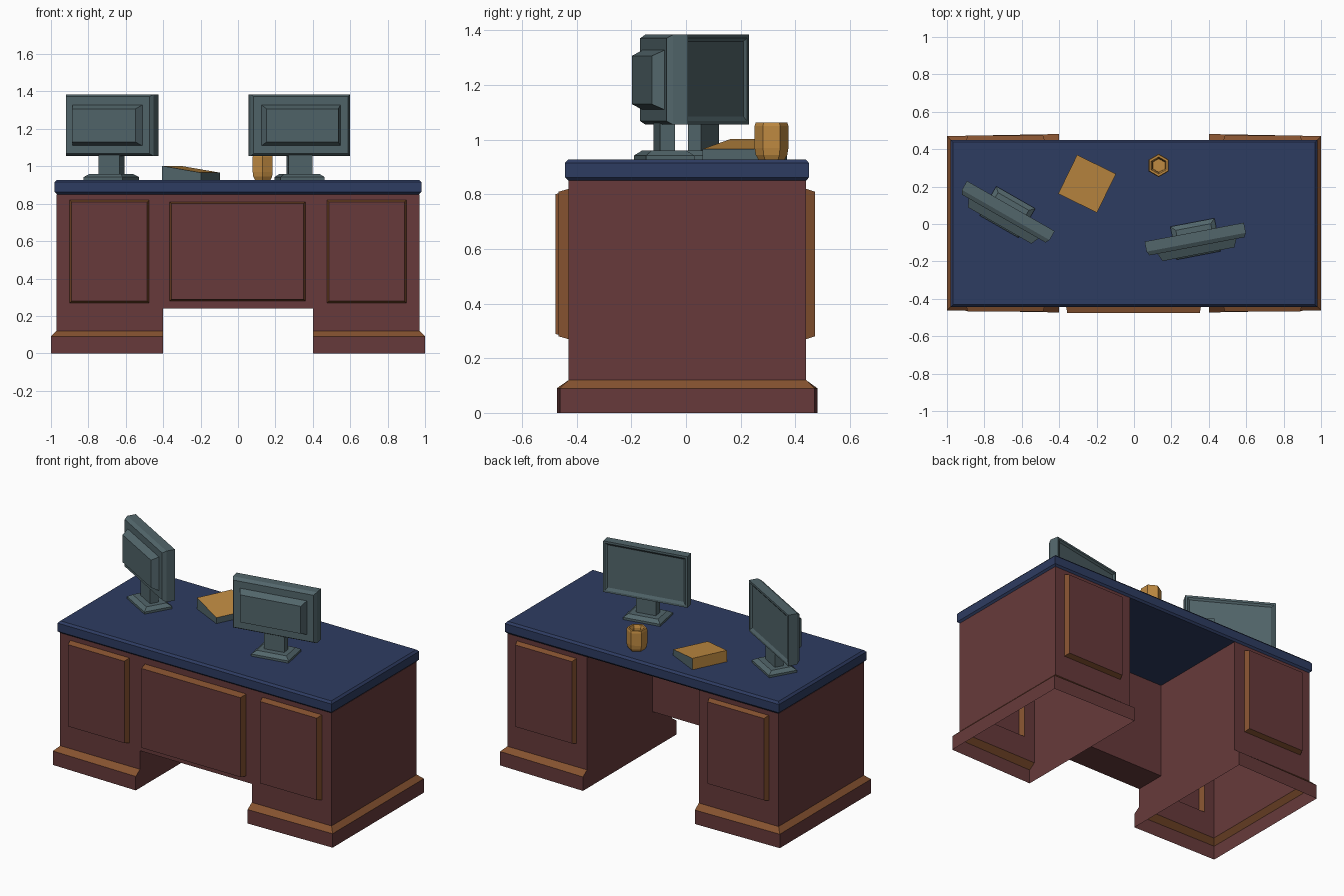
import bpy, bmesh, math
from mathutils import Matrix

if "Cube" in bpy.data.objects:
    bpy.data.objects.remove(bpy.data.objects["Cube"])


def material(name, rgb):
    m = bpy.data.materials.new(name)
    m.diffuse_color = (*rgb, 1)
    m.use_nodes = True
    m.node_tree.nodes["Principled BSDF"].inputs["Base Color"].default_value = m.diffuse_color
    return m


WOOD = material("red_wood", (0.135, 0.042, 0.043))
TRIM = material("brown_trim", (0.235, 0.084, 0.029))
NAVY = material("navy_top", (0.027, 0.045, 0.120))
GREY = material("slate_grey", (0.085, 0.133, 0.147))
GOLD = material("ochre", (0.52, 0.255, 0.053))


def loft(rings, bottom=True, top=True):
    """Skin a stack of equal-length point rings."""
    bm = bmesh.new()
    rows = [[bm.verts.new(p) for p in r] for r in rings]
    n = len(rows[0])
    for a, b in zip(rows, rows[1:]):
        for i in range(n):
            j = (i + 1) % n
            bm.faces.new((a[i], a[j], b[j], b[i]))
    if bottom:
        bm.faces.new(rows[0][::-1])
    if top:
        bm.faces.new(rows[-1])
    bmesh.ops.recalc_face_normals(bm, faces=bm.faces)
    bm.normal_update()
    return bm


def finish(bm, name, mats, matrix=Matrix()):
    me = bpy.data.meshes.new(name)
    bm.to_mesh(me)
    bm.free()
    for m in mats:
        me.materials.append(m)
    ob = bpy.data.objects.new(name, me)
    bpy.context.collection.objects.link(ob)
    ob.matrix_world = matrix
    return ob


def rect(x0, x1, y0, y1, z):
    return [(x0, y0, z), (x1, y0, z), (x1, y1, z), (x0, y1, z)]


def rect_c(w, d, z):
    return rect(-w / 2, w / 2, -d / 2, d / 2, z)


def raise_panel(bm, ny, x0, x1, z0, z1, depth, slope):
    """Inset a panel on the wall facing ny*y and raise it with sloped trim."""
    f = max((f for f in bm.faces if abs(f.normal.y) > 0.9 and f.normal.y * ny > 0),
            key=lambda f: f.calc_area())
    c = f.calc_center_median()
    bmesh.ops.inset_region(bm, faces=[f], thickness=0.03)
    for v in f.verts:
        v.co.x = x0 if v.co.x < c.x else x1
        v.co.z = z0 if v.co.z < c.z else z1
    bm.normal_update()
    for r in bmesh.ops.inset_region(bm, faces=[f], thickness=slope)["faces"]:
        r.material_index = 1
    for v in f.verts:
        v.co.y += ny * depth
    bm.normal_update()


# Pedestals with flared plinths, open underneath
for s, side in ((-1, "left"), (1, "right")):
    def plinth(z):
        return [(.4 * s, -.473, z), (s, -.462, z), (s, .47, z), (.4 * s, .481, z)]

    def body(z):
        return rect(.4 * s, .97 * s, -.43, .44, z)
    bm = loft([plinth(0), plinth(.09), body(.12), body(.85)], bottom=False)
    for f in bm.faces:
        c = f.calc_center_median()
        if .09 < c.z < .12 and abs(c.x) > .45:
            f.material_index = 1
    xs = sorted((.475 * s, .90 * s))
    raise_panel(bm, -1, *xs, .27, .82, .037, .015)
    raise_panel(bm, 1, *xs, .27, .82, .033, .015)
    finish(bm, side + "_pedestal", [WOOD, TRIM])

# Centre front panel
bm = loft([rect(-.4, .4, -.43, -.23, .24), rect(-.4, .4, -.43, -.23, .85)])
raise_panel(bm, -1, -.365, .36, .28, .81, .047, .012)
finish(bm, "centre_panel", [WOOD, TRIM])

# Table top with chamfered edges
finish(loft([rect(-.968, .968, -.43, .44, .85), rect(-.98, .98, -.443, .45, .862),
             rect(-.98, .98, -.443, .45, .915), rect(-.968, .968, -.431, .438, .928)]),
       "table_top", [NAVY])


def upright(w, z0, z1, y):
    return [(-w / 2, y, z0), (w / 2, y, z0), (w / 2, y, z1), (-w / 2, y, z1)]


# Monitors: screens face the back
for name, x, y, ang in (("left_monitor", -.677, .064, -29.8), ("right_monitor", .329, -.08, 10.8)):
    M = Matrix.Translation((x, y, 0)) @ Matrix.Rotation(math.radians(ang), 4, "Z")
    finish(loft([upright(.39, 1.13, 1.307, -.083), upright(.43, 1.11, 1.328, -.04),
                 upright(.515, 1.068, 1.372, -.04), upright(.54, 1.055, 1.385, -.018),
                 upright(.54, 1.055, 1.385, .037), upright(.515, 1.068, 1.372, .037),
                 upright(.49, 1.085, 1.36, .028)]), name + "_screen", [GREY], M)
    finish(loft([rect_c(.13, .055, .955), rect_c(.13, .055, 1.065)]), name + "_neck", [GREY], M)
    finish(loft([rect_c(.24, .18, .926), rect_c(.24, .18, .942), rect_c(.19, .13, .96)]),
           name + "_foot", [GREY], M)

# Book: wedge with ochre cover and spine, grey pages
h = .1155
bm = loft([rect(-h, h, -h, h, .927),
           [(-h, -h, 1.002), (h, -h, .966), (h, h, .966), (-h, h, 1.002)]])
for f in bm.faces:
    f.material_index = 1 if abs(f.normal.z) > .5 or f.normal.x < -.5 else 0
finish(bm, "book", [GREY, GOLD],
       Matrix.Translation((-.251, .215, 0)) @ Matrix.Rotation(math.radians(-26), 4, "Z"))


# Six-sided cup, hollow
def hexagon(r, z):
    return [(r * math.cos(math.radians(30 + 60 * i)), r * math.sin(math.radians(30 + 60 * i)), z)
            for i in range(6)]


profile = ((.048, .927), (.058, .945), (.062, .97), (.062, 1.05), (.058, 1.063),
           (.046, 1.063), (.038, 1.045), (.036, .98))
finish(loft([hexagon(r, z) for r, z in profile]), "cup", [GOLD], Matrix.Translation((.132, .313, 0)))
